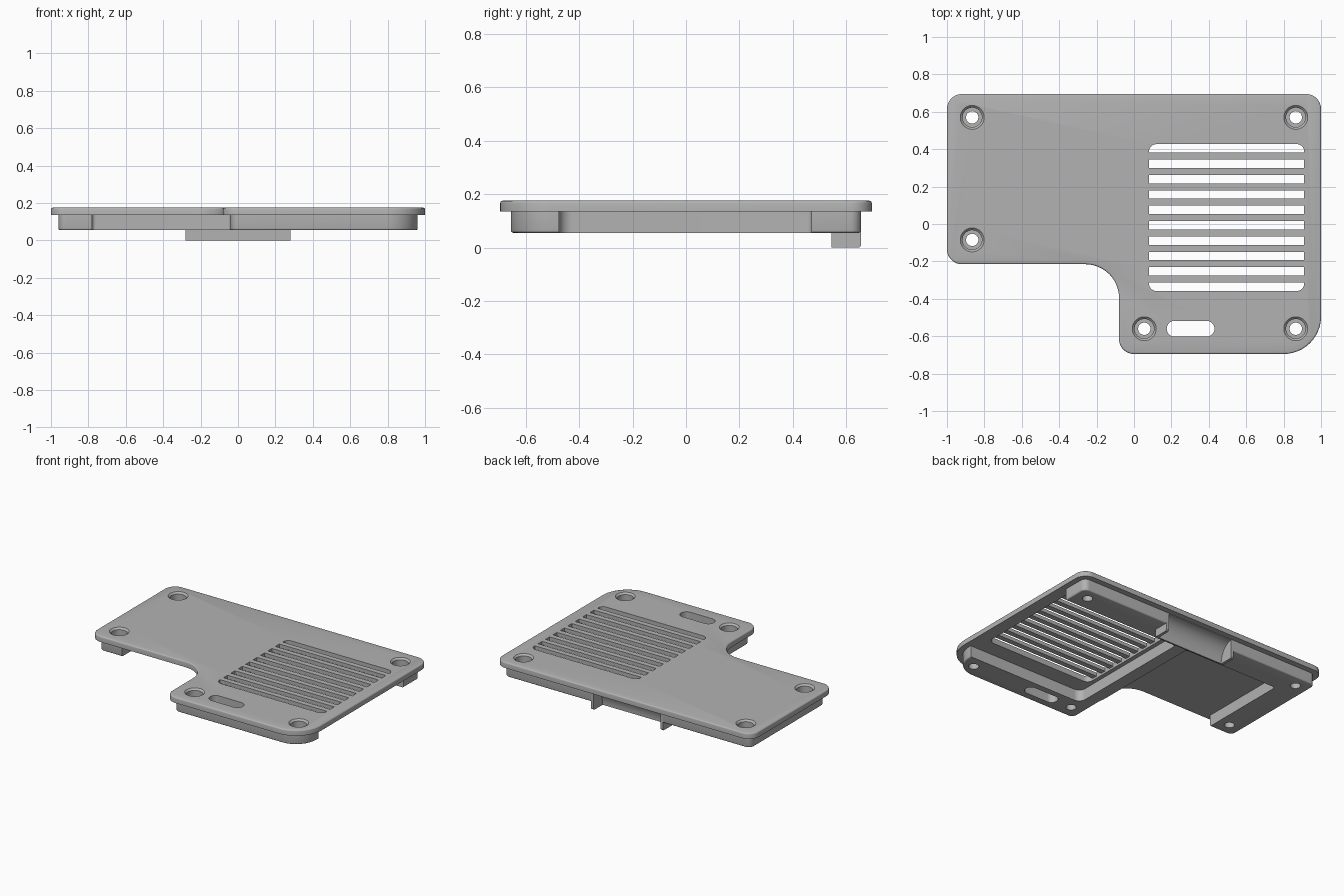
import bpy, bmesh, math
from mathutils import Vector

old = bpy.data.objects.get("Cube")
if old:
    bpy.data.objects.remove(old)

GREY = (0.45, 0.45, 0.45, 1)
mat = bpy.data.materials.new("matte grey")
mat.use_nodes = True
mat.diffuse_color = GREY
mat.node_tree.nodes["Principled BSDF"].inputs["Base Color"].default_value = GREY

PLATE_TOP, PLATE_BASE, RIM_BASE = 0.175, 0.135, 0.055


def to_object(name, bm):
    bmesh.ops.recalc_face_normals(bm, faces=bm.faces)
    mesh = bpy.data.meshes.new(name)
    bm.to_mesh(mesh)
    bm.free()
    mesh.materials.append(mat)
    obj = bpy.data.objects.new(name, mesh)
    bpy.context.collection.objects.link(obj)
    return obj


def fillet(corners, steps=12):
    """Round each (x, y, radius) corner of a polygon."""
    pts = []
    for i, (x, y, r) in enumerate(corners):
        c = Vector((x, y))
        if r == 0:
            pts.append(c)
            continue
        a = (Vector(corners[i - 1][:2]) - c).normalized()
        b = (Vector(corners[(i + 1) % len(corners)][:2]) - c).normalized()
        mid = c + (a + b) * r
        for k in range(steps + 1):
            t = math.pi / 2 * k / steps
            pts.append(mid - b * r * math.cos(t) - a * r * math.sin(t))
    return pts


def prism(name, corners, z0, z1, bevel_z=None):
    """Extrude a rounded outline, optionally rounding the rim at one height."""
    bm = bmesh.new()
    face = bm.faces.new([bm.verts.new((p.x, p.y, z0)) for p in fillet(corners)])
    ext = bmesh.ops.extrude_face_region(bm, geom=[face])
    verts = [v for v in ext["geom"] if isinstance(v, bmesh.types.BMVert)]
    bmesh.ops.translate(bm, verts=verts, vec=(0, 0, z1 - z0))
    if bevel_z is not None:
        edges = [e for e in bm.edges if all(abs(v.co.z - bevel_z) < 1e-5 for v in e.verts)]
        bmesh.ops.bevel(bm, geom=edges, offset=0.009, segments=3, profile=0.5, affect="EDGES")
    return to_object(name, bm)


def rect(x0, x1, y0, y1, r=(0, 0, 0, 0)):
    return [(x0, y0, r[0]), (x1, y0, r[1]), (x1, y1, r[2]), (x0, y1, r[3])]


def cone(name, x, y, z0, z1, r0, r1):
    bm = bmesh.new()
    bmesh.ops.create_cone(bm, cap_ends=True, segments=40, radius1=r0, radius2=r1, depth=z1 - z0)
    bmesh.ops.translate(bm, verts=bm.verts, vec=(x, y, (z0 + z1) / 2))
    return to_object(name, bm)


def cut(target, cutters):
    bpy.context.view_layer.objects.active = target
    for c in cutters:
        mod = target.modifiers.new("cut", "BOOLEAN")
        mod.operation, mod.solver, mod.object = "DIFFERENCE", "EXACT", c
        bpy.ops.object.modifier_apply(modifier=mod.name)


def outline(d):
    """L-shaped outline, moved inward by d."""
    return [(-0.08 + d, -0.695 + d, 0.08 - d), (1 - d, -0.695 + d, 0.2 - d),
            (1 - d, 0.695 - d, 0.08 - d), (-1 + d, 0.695 - d, 0.08 - d),
            (-1 + d, -0.215 + d, 0.08 - d), (-0.08 + d, -0.215 + d, 0.18 + d)]


# Cover plate and the stepped rim beneath it
plate = prism("cover_plate", outline(0), PLATE_BASE, PLATE_TOP, PLATE_TOP)
rim = prism("lower_rim", outline(0.04), RIM_BASE, PLATE_BASE, RIM_BASE)

# Screw holes with chamfered counterbores, and the cable slot, pass through both
shared = [prism("slot_cutter", rect(0.175, 0.43, -0.602, -0.518, (0.0415,) * 4), 0, 0.3)]
for x, y in ((-0.865, 0.57), (-0.865, -0.085), (0.055, -0.56), (0.865, 0.57), (0.865, -0.56)):
    shared += [cone("hole_cutter", x, y, 0, 0.3, 0.033, 0.033),
               cone("bore_cutter", x, y, 0.115, 0.3, 0.052, 0.052),
               cone("chamfer_cutter", x, y, PLATE_TOP - 0.012, PLATE_TOP + 0.012, 0.052, 0.076)]

# Vent: ten slots, with the bars thinned from below
v0, v1, pitch, width = -0.358, 0.427, 0.0822, 0.045
vents = [prism("vent_recess_cutter", rect(0.08, 0.91, v0, v1, (0.04,) * 4), 0.1, 0.15)]
for i in range(10):
    y = v0 + i * pitch
    lo, hi = (0.04 if i == 0 else 0), (0.04 if i == 9 else 0)
    vents.append(prism("vent_cutter", rect(0.08, 0.91, y, y + width, (lo, lo, hi, hi)), 0.1, 0.3))

# Pockets under the plate: one open to the side, one open to the front,
# and the gap that the rear catch fills
pockets = [prism("vent_pocket_cutter", rect(0.05, 1.2, -0.475, 0.47, (0.05, 0, 0, 0.02)), 0, 0.2),
           prism("arm_pocket_cutter", rect(-0.78, -0.04, -0.4, 0.47, (0, 0, 0.02, 0.02)), 0, 0.2),
           prism("catch_gap_cutter", rect(-0.28, 0.28, 0.545, 0.8), 0, 0.2)]

cut(plate, shared + vents)
cut(rim, shared + pockets)
for c in shared + vents + pockets:
    bpy.data.objects.remove(c)


# Rear catch: a concave scoop between two end fins
def side_profile(name, pts, x0, x1):
    bm = bmesh.new()
    face = bm.faces.new([bm.verts.new((x0, y, z)) for y, z in pts])
    ext = bmesh.ops.extrude_face_region(bm, geom=[face])
    verts = [v for v in ext["geom"] if isinstance(v, bmesh.types.BMVert)]
    bmesh.ops.translate(bm, verts=verts, vec=(x1 - x0, 0, 0))
    return to_object(name, bm)


arc = [(0.655 - 0.1 * math.cos(t), 0.13 * math.sin(t))
       for t in (math.pi / 2 * k / 14 for k in range(15))]
parts = [plate, rim, side_profile(
    "catch_scoop", [(0.545, 0)] + arc + [(0.655, PLATE_BASE), (0.545, PLATE_BASE)], -0.26, 0.26)]
fin = [(0.545, 0), (0.647, 0), (0.655, 0.008), (0.655, PLATE_BASE), (0.545, PLATE_BASE)]
for side, x in (("right", -0.28), ("left", 0.26)):
    parts.append(side_profile("catch_fin_" + side, fin, x, x + 0.02))

# Smooth the rounded corners, keep the edges crisp
bpy.ops.object.select_all(action="DESELECT")
for p in parts:
    p.select_set(True)
bpy.context.view_layer.objects.active = plate
bpy.ops.object.shade_smooth_by_angle(angle=math.radians(35))
